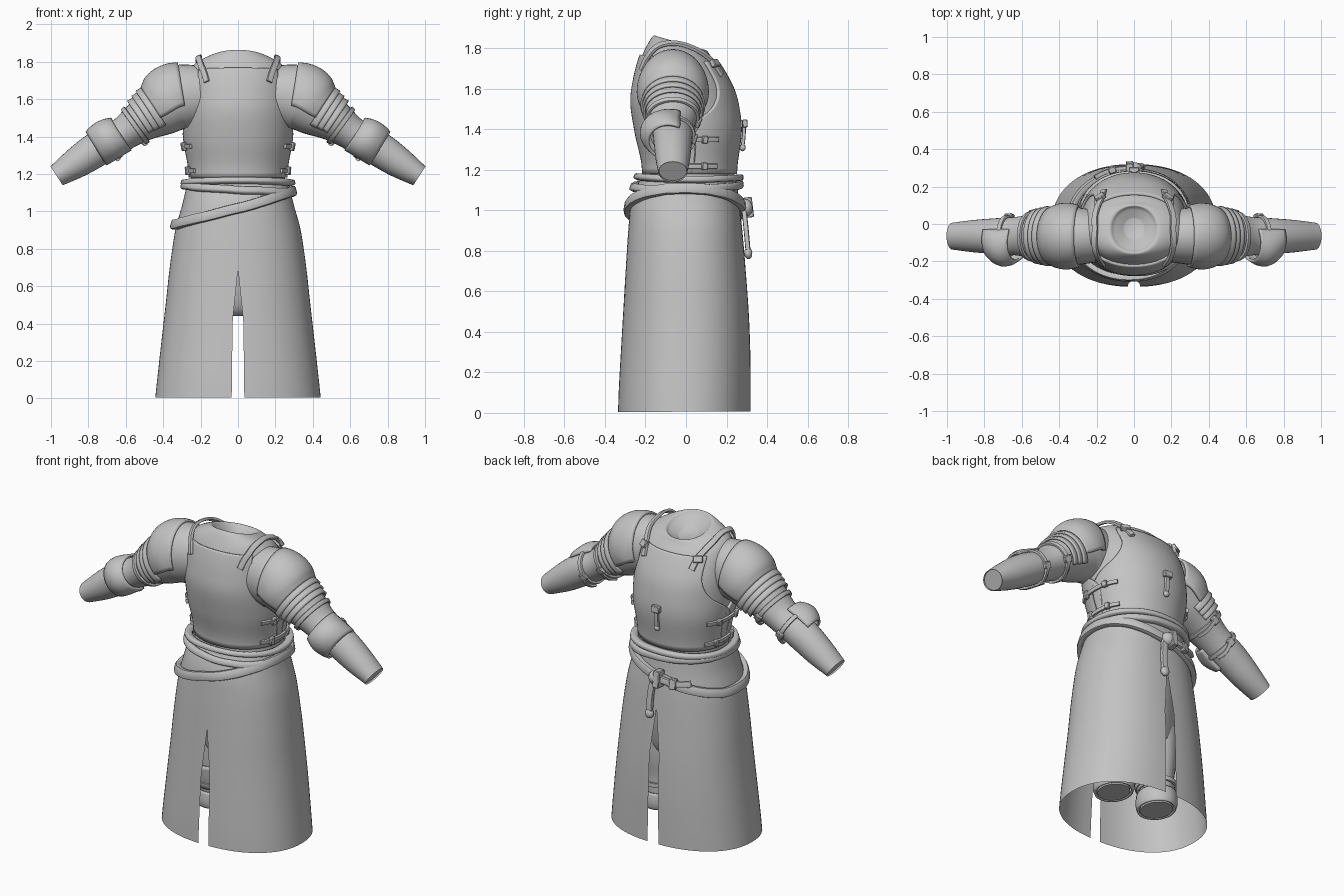
import bpy, bmesh, math
from mathutils import Vector, Matrix

if "Cube" in bpy.data.objects:
    bpy.data.objects.remove(bpy.data.objects["Cube"])

grey = bpy.data.materials.new("plain_grey")
grey.diffuse_color = (0.55, 0.55, 0.55, 1)
grey.use_nodes = True
grey.node_tree.nodes["Principled BSDF"].inputs["Base Color"].default_value = grey.diffuse_color


def spline(keys, t):
    """Catmull-Rom through a list of equal-length tuples."""
    t = max(0.0, min(len(keys) - 1.0, t))
    i = min(int(t), len(keys) - 2)
    f = t - i
    k = lambda j: keys[max(0, min(len(keys) - 1, j))]
    return [0.5 * (2 * b + (c - a) * f + (2 * a - 5 * b + 4 * c - d) * f * f
            + (3 * b - a - 3 * c + d) * f ** 3)
            for a, b, c, d in zip(k(i - 1), k(i), k(i + 1), k(i + 2))]


def spow(v, e):
    return math.copysign(abs(v) ** e, v)


def body_surface(keys, e):
    """Rings: half width, front y, front z, back y, back z. Angle 0 faces front, 90 is +x."""
    def point(s, deg):
        a, yf, zf, yb, zb = spline(keys, s)
        c, n = spow(math.cos(math.radians(deg)), e), spow(math.sin(math.radians(deg)), e)
        k = (1 - c) / 2
        return Vector((a * n, yf + (yb - yf) * k, zf + (zb - zf) * k))
    return point


def arm_surface(keys):
    """Rings across the arm: x, z, radius, y radius. Angle 0 is the top, 90 faces front."""
    def point(s, deg):
        x, z, rv, ry = spline(keys, s)
        q, p = spline(keys, s + 0.2), spline(keys, s - 0.2)
        d = Vector((q[0] - p[0], 0, q[1] - p[1])).normalized()
        r = math.radians(deg)
        return Vector((x, -0.065, z)) + Vector((-d.z, 0, d.x)) * rv * math.cos(r) \
            + Vector((0, -ry, 0)) * math.sin(r)
    return point


def normal(surf, s, deg):
    n = (surf(s + .02, deg) - surf(s - .02, deg)).cross(surf(s, deg + 1) - surf(s, deg - 1)).normalized()
    return n if n.dot(surf(s, deg) - surf(s, deg + 180)) >= 0 else -n


def finish(name, bm, mirror=False, thick=0, angle=40):
    me = bpy.data.meshes.new(name)
    bm.to_mesh(me)
    bm.free()
    ob = bpy.data.objects.new(name, me)
    bpy.context.collection.objects.link(ob)
    me.materials.append(grey)
    if thick:
        m = ob.modifiers.new("thickness", 'SOLIDIFY')
        m.thickness, m.offset = thick, -1
    if mirror:
        ob.modifiers.new("mirror", 'MIRROR').use_mirror_merge = False
    bpy.ops.object.select_all(action='DESELECT')
    ob.select_set(True)
    bpy.context.view_layer.objects.active = ob
    bpy.ops.object.shade_smooth_by_angle(angle=math.radians(angle))
    return ob


def patch(name, surf, s0, s1, lo=lambda s: 0, hi=lambda s: 360, off=lambda u, v: 0,
          thick=0, ns=24, na=48, mirror=False, cap=False):
    """Grid on a surface between two ring positions and two angle limits."""
    bm = bmesh.new()
    rows = []
    for i in range(ns + 1):
        s = s0 + (s1 - s0) * i / ns
        row = []
        for j in range(na + 1):
            d = lo(s) + (hi(s) - lo(s)) * j / na
            o = off(i / ns, j / na)
            row.append(bm.verts.new(surf(s, d) + (normal(surf, s, d) * o if o else Vector())))
        rows.append(row)
    for a, b in zip(rows, rows[1:]):
        for j in range(na):
            bm.faces.new((a[j], a[j + 1], b[j + 1], b[j]))
    if cap:
        bm.faces.new(rows[-1][:-1])
    bm.normal_update()
    bm.faces.ensure_lookup_table()
    f = bm.faces[na // 2]
    if f.normal.dot(normal(surf, s0 + .02, lo(s0) + (hi(s0) - lo(s0)) * (na // 2 + .5) / na)) < 0:
        bmesh.ops.reverse_faces(bm, faces=bm.faces)
    bmesh.ops.remove_doubles(bm, verts=bm.verts, dist=0.0005)
    return finish(name, bm, mirror, thick)


def strap(name, surf, path, w, h, off=0.0, closed=False, n=20, mirror=False, sides=8):
    """Rounded band laid on a surface along (ring, angle) points."""
    m = n if closed else n + 1
    sa = [spline(path, (len(path) - 1) * i / n) for i in range(m)]
    nr = [normal(surf, *p) for p in sa]
    pts = [surf(*p) + q * off for p, q in zip(sa, nr)]
    bm = bmesh.new()
    rings = []
    for i in range(m):
        a, b = (pts[i - 1], pts[(i + 1) % m]) if closed else (pts[max(i - 1, 0)], pts[min(i + 1, n)])
        side = (b - a).cross(nr[i]).normalized()
        rings.append([bm.verts.new(pts[i] + side * w / 2 * spow(math.cos(t), .6) + nr[i] * h / 2 * spow(math.sin(t), .6))
                      for t in (2 * math.pi * k / sides for k in range(sides))])
    for a, b in zip(rings, rings[1:] + (rings[:1] if closed else [])):
        for k in range(sides):
            bm.faces.new((a[k], a[(k + 1) % sides], b[(k + 1) % sides], b[k]))
    if not closed:
        bm.faces.new(rings[0])
        bm.faces.new(rings[-1])
    bmesh.ops.recalc_face_normals(bm, faces=bm.faces)
    return finish(name, bm, mirror, angle=50)


def block(name, surf, s, deg, size, off=0.01, mirror=False, ball=False):
    """Buckle or knot sitting on a surface; size is across, along, out."""
    z = normal(surf, s, deg)
    x = (surf(s, deg + 1) - surf(s, deg - 1)).normalized()
    y = z.cross(x)
    mat = Matrix((x, y, z)).transposed().to_4x4()
    mat.translation = surf(s, deg) + z * off
    mat = mat @ Matrix.Diagonal((*size, 1))
    bm = bmesh.new()
    if ball:
        bmesh.ops.create_uvsphere(bm, u_segments=12, v_segments=8, radius=0.5, matrix=mat)
    else:
        bmesh.ops.create_cube(bm, size=1, matrix=mat)
        bmesh.ops.bevel(bm, geom=bm.edges[:], offset=0.004, segments=1, affect='EDGES')
    return finish(name, bm, mirror)


# Torso with a shallow neck bowl
torso = body_surface([
    (.27, -.23, 1.0, .24, 1.0), (.252, -.205, 1.2, .24, 1.2), (.28, -.24, 1.38, .262, 1.38),
    (.285, -.262, 1.53, .252, 1.5), (.28, -.25, 1.64, .225, 1.6), (.265, -.225, 1.74, .165, 1.71),
    (.23, -.195, 1.81, .12, 1.765), (.14, -.16, 1.862, .10, 1.79),
    (.105, -.135, 1.84, .08, 1.775), (.05, -.08, 1.785, .03, 1.755)], 0.95)
patch("torso", torso, 0, 9, ns=54, na=56, cap=True)

# Breast plate and back plate with arm holes
limits = [(95,), (95,), (94,), (60,), (48,), (50,), (56,)]
edge = lambda s: spline(limits, s)[0]
patch("breast_plate", torso, .9, 5.3, lambda s: -edge(s), edge, lambda u, v: .013, .02, 30, 40)
patch("back_plate", torso, .9, 5.2, lambda s: 180 - edge(s), lambda s: 180 + edge(s),
      lambda u, v: .013, .02, 30, 40)

# Shoulder straps and buckles
strap("shoulder_strap", torso, [(4.5, 34), (5.2, 42), (6, 58), (6.35, 90), (6, 122), (5.2, 140), (4.5, 147)],
      .036, .018, .02, n=30, mirror=True)
block("shoulder_buckle", torso, 5.0, 141, (.055, .04, .025), .026, True)

# Side straps closing the plates
for s in (1.83, 1.1):
    strap("side_strap", torso, [(s, 58), (s, 90), (s, 122)], .026, .016, .02, mirror=True)
    block("side_buckle", torso, s, 74, (.03, .045, .025), .026, True)
    block("side_strap_end", torso, s, 106, (.03, .036, .025), .026, True)

# Back strap
strap("back_strap", torso, [(2.5, 180), (1.6, 180)], .03, .018, .024)
block("back_buckle", torso, 2.35, 180, (.055, .04, .025), .03)
block("back_strap_end", torso, 1.6, 180, (.036, .036, .03), .026, ball=True)

# Long skirt, split at front and back
skirt_keys = [(.27, -.225, 1.16, .25, 1.16), (.297, -.27, 1.04, .262, 1.04), (.335, -.285, .9, .278, .9),
              (.365, -.298, .7, .295, .7), (.387, -.31, .5, .31, .5), (.41, -.322, .3, .318, .3),
              (.43, -.332, .12, .32, .12), (.442, -.336, .004, .32, .008)]
skirt = body_surface(skirt_keys, 0.9)


def slit(s, top, wide):
    a, _, z, _, _ = spline(skirt_keys, s)
    half = wide * min(1, max(0, (top - z) / .28)) + .012 * max(0, .4 - z) * (z < top)
    return math.degrees(math.asin((half / a) ** (1 / 0.9)))


patch("skirt", skirt, 0, 7, lambda s: slit(s, .69, .029), lambda s: 180 - slit(s, .82, .032),
      ns=56, na=36, mirror=True)


# Waist rolls and slung belt
def ring_at(z):
    return min((k / 50 for k in range(351)), key=lambda s: abs(spline(skirt_keys, s)[2] - z))


def belt(name, zf, w, h, off):
    path = [(ring_at(zf(math.radians(d))), d) for d in range(0, 360, 10)]
    path.append((path[0][0], 360))
    strap(name, skirt, path, w, h, off, closed=True, n=72, sides=10)


belt("upper_waist_roll", lambda r: 1.155 + .005 * math.cos(2 * r), .032, .045, .012)
belt("lower_waist_roll", lambda r: 1.118 - .016 * math.sin(r) - .008 * math.cos(r), .04, .04, .012)
belt("slung_belt", lambda r: 1.015 + .09 * math.sin(r), .056, .036, .014)

# Knot and hanging belt end at the back
knot = ring_at(1.01)
block("belt_knot", skirt, knot, 180, (.085, .085, .07), .03, ball=True)
block("belt_knot_wrap", skirt, knot, 183, (.04, .1, .06), .035)
strap("belt_hanging_end", skirt, [(knot, 178), (2.0, 176), (ring_at(.79), 176)], .042, .025, .02)
block("belt_tip", skirt, ring_at(.785), 176, (.055, .06, .04), .02, ball=True)
strap("belt_side_end", skirt, [(knot, 184), (knot + .1, 200), (knot + .05, 216)], .04, .025, .035)
block("belt_side_buckle", skirt, knot + .1, 198, (.04, .06, .035), .038)

# Sleeves with an open cuff
arm = arm_surface([(.2, 1.62, .16, .14), (.325, 1.605, .175, .155), (.42, 1.545, .148, .148),
                   (.52, 1.48, .112, .128), (.62, 1.41, .09, .104), (.75, 1.335, .093, .095),
                   (.86, 1.262, .083, .086), (.97, 1.19, .06, .072)])
patch("sleeve", arm, 0, 7, ns=42, na=32, mirror=True)
patch("cuff_lining", lambda s, d: arm(s, d) * .97 + arm(s, d + 180) * .03, 6.5, 6.9, ns=2, na=32,
      mirror=True, cap=True)

# Shoulder guard and stepped upper-arm bands
patch("shoulder_guard", arm, .75, 2.15, lambda s: -105, lambda s: 105,
      lambda u, v: .012 + .012 * math.sin(math.pi * u), .016, 14, 30, True)
for i in range(3):
    s = 2.12 + i * .27
    patch("arm_band", arm, s, s + .29, lambda s: -125, lambda s: 125,
          lambda u, v: .008 + .012 * u, .012, 3, 32, True)

# Elbow guard, its strap and the upper-arm strap
patch("elbow_guard", arm, 4.0, 5.05, lambda s: -20, lambda s: 165,
      lambda u, v: .012 + .055 * math.sin(math.pi * v) ** 1.2 * math.sin(math.pi * min(1, .12 + .76 * u)),
      .014, 10, 16, True)
for label, s in (("elbow", 4.45), ("upper_arm", 3.3)):
    strap(label + "_strap", arm, [(s, d) for d in range(0, 361, 30)], .028, .016, .006,
          closed=True, n=36, mirror=True)
    block(label + "_buckle", arm, s, 255, (.04, .045, .022), .012, True)
    strap(label + "_strap_end", arm, [(s, 250), (s + .12, 222), (s + .1, 195)], .024, .014, .018, mirror=True)

# Hips and legs under the skirt
hips = body_surface([(.25, -.2, 1.0, .2, 1.0), (.26, -.19, .7, .19, .7), (.25, -.15, .5, .15, .5),
                     (.2, -.1, .44, .1, .44)], 1)
patch("hips", hips, 0, 3, ns=12, na=32, cap=True)


def leg(s, deg):
    z, r, y = spline([(.6, .115, 0), (.42, .11, 0), (.3, .098, 0), (.2, .088, .01), (.1, .085, .01)], s)
    d = math.radians(deg)
    return Vector((.155 + r * math.sin(d), y - r * 1.15 * math.cos(d), z))


patch("leg", leg, 0, 4, ns=20, na=28, mirror=True, cap=True)
patch("shin_guard", leg, 1.4, 2.8, lambda s: -100, lambda s: 100, lambda u, v: .014, .012, 8, 24, True)
strap("shin_strap", leg, [(2.5, d) for d in range(0, 361, 30)], .03, .016, .012, closed=True, n=32, mirror=True)
patch("ankle_guard", leg, 3, 4, off=lambda u, v: .01 + .016 * math.sin(math.pi * (.15 + .7 * u)),
      thick=.014, ns=8, na=28, mirror=True)
